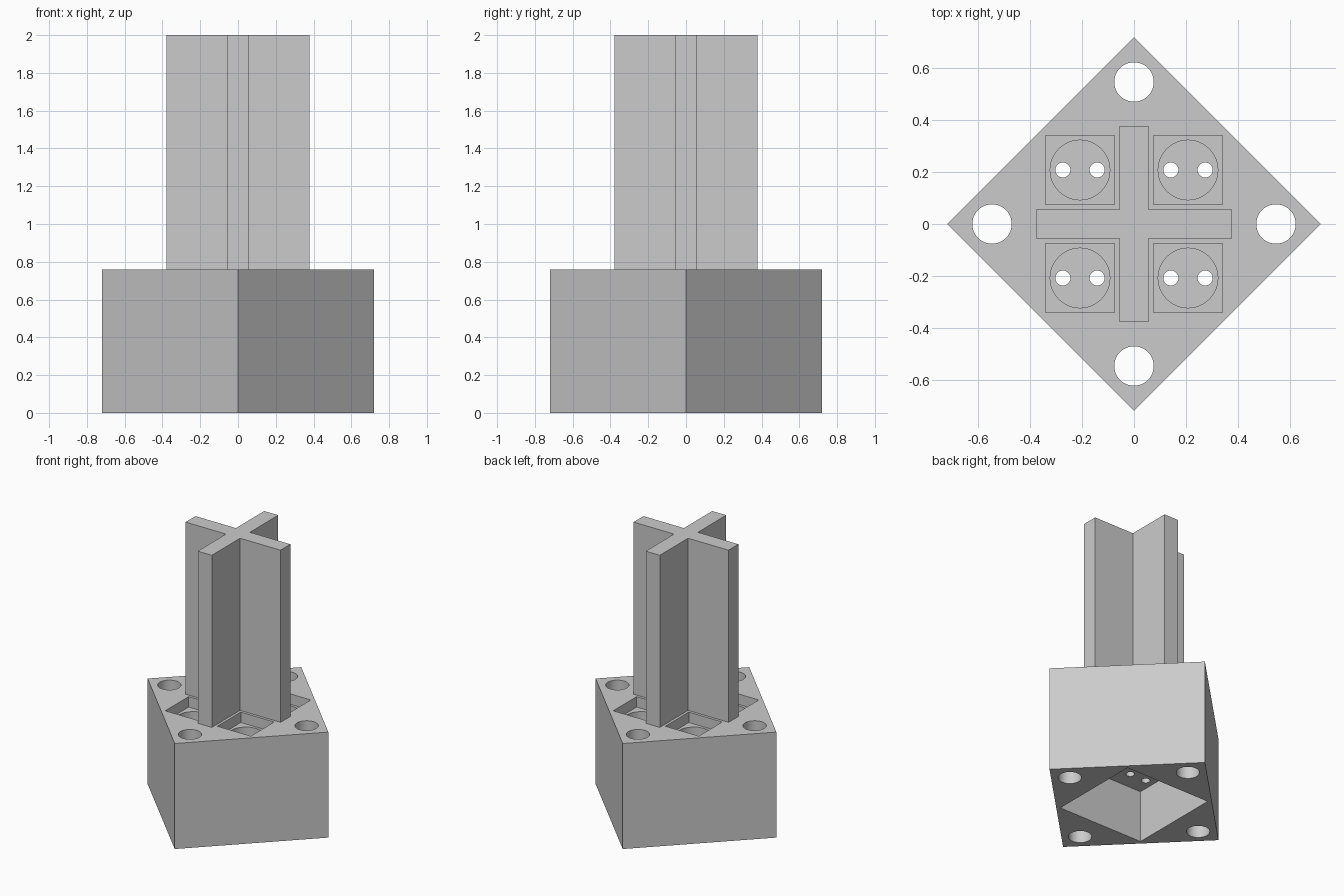
import bpy
import math

if "Cube" in bpy.data.objects:
    bpy.data.objects.remove(bpy.data.objects["Cube"], do_unlink=True)

BASE_TOP = 0.76       # top of the block
HALF_DIAGONAL = 0.72  # block corner distance from the centre
CEILING = 0.375       # ceiling of the hollow underneath
POCKET_FLOOR = 0.685
SOCKET_FLOOR = 0.52
SIGNS = (-1, 1)

grey = bpy.data.materials.new("light grey")
grey.use_nodes = True
colour = (0.6, 0.6, 0.6, 1)
grey.diffuse_color = colour
grey.node_tree.nodes["Principled BSDF"].inputs["Base Color"].default_value = colour


def box(name, x, y, half_x, half_y, bottom, top, turn=0):
    bpy.ops.mesh.primitive_cube_add(size=2, location=(x, y, (bottom + top) / 2))
    ob = bpy.context.object
    ob.name = name
    ob.scale = (half_x, half_y, (top - bottom) / 2)
    ob.rotation_euler.z = turn
    bpy.ops.object.transform_apply(location=True, rotation=True, scale=True)
    ob.data.materials.append(grey)
    return ob


def rod(name, x, y, radius, bottom, top):
    bpy.ops.mesh.primitive_cylinder_add(vertices=48, radius=radius, depth=top - bottom,
                                        location=(x, y, (bottom + top) / 2))
    ob = bpy.context.object
    ob.name = name
    ob.data.materials.append(grey)
    return ob


def combine(target, other, operation):
    mod = target.modifiers.new("combine", "BOOLEAN")
    mod.operation = operation
    mod.solver = "EXACT"
    mod.object = other
    bpy.context.view_layer.objects.active = target
    bpy.ops.object.modifier_apply(modifier=mod.name)
    bpy.data.objects.remove(other, do_unlink=True)


# Square block standing with its corners on the axes
side = HALF_DIAGONAL / math.sqrt(2)
base = box("base_block", 0, 0, side, side, 0, BASE_TOP, math.radians(45))

# Hollow underneath
combine(base, box("hollow_cutter", 0, 0, 0.341, 0.341, -0.1, CEILING), "DIFFERENCE")

# Mounting holes near the four corners
for x, y in ((1, 0), (-1, 0), (0, 1), (0, -1)):
    combine(base, rod("mount_cutter", x * 0.547, y * 0.547, 0.076, -0.1, 0.9), "DIFFERENCE")

# Four square pockets, each with a round socket and two pin holes
for sx in SIGNS:
    for sy in SIGNS:
        x, y = sx * 0.208, sy * 0.208
        combine(base, box("pocket_cutter", x, y, 0.133, 0.133, POCKET_FLOOR, 0.9), "DIFFERENCE")
        combine(base, rod("socket_cutter", x, y, 0.115, SOCKET_FLOOR, 0.9), "DIFFERENCE")
        for side_sign in SIGNS:
            combine(base, rod("pin_cutter", x + side_sign * 0.066, y, 0.029, 0.2, 0.9), "DIFFERENCE")

# Tall cross-shaped post
post = box("cross_post", 0, 0, 0.378, 0.056, BASE_TOP, 2)
combine(post, box("cross_arm", 0, 0, 0.056, 0.378, BASE_TOP, 2), "UNION")

for ob in (base, post):
    bpy.ops.object.select_all(action="DESELECT")
    ob.select_set(True)
    bpy.context.view_layer.objects.active = ob
    bpy.ops.object.shade_smooth_by_angle(angle=math.radians(30))
